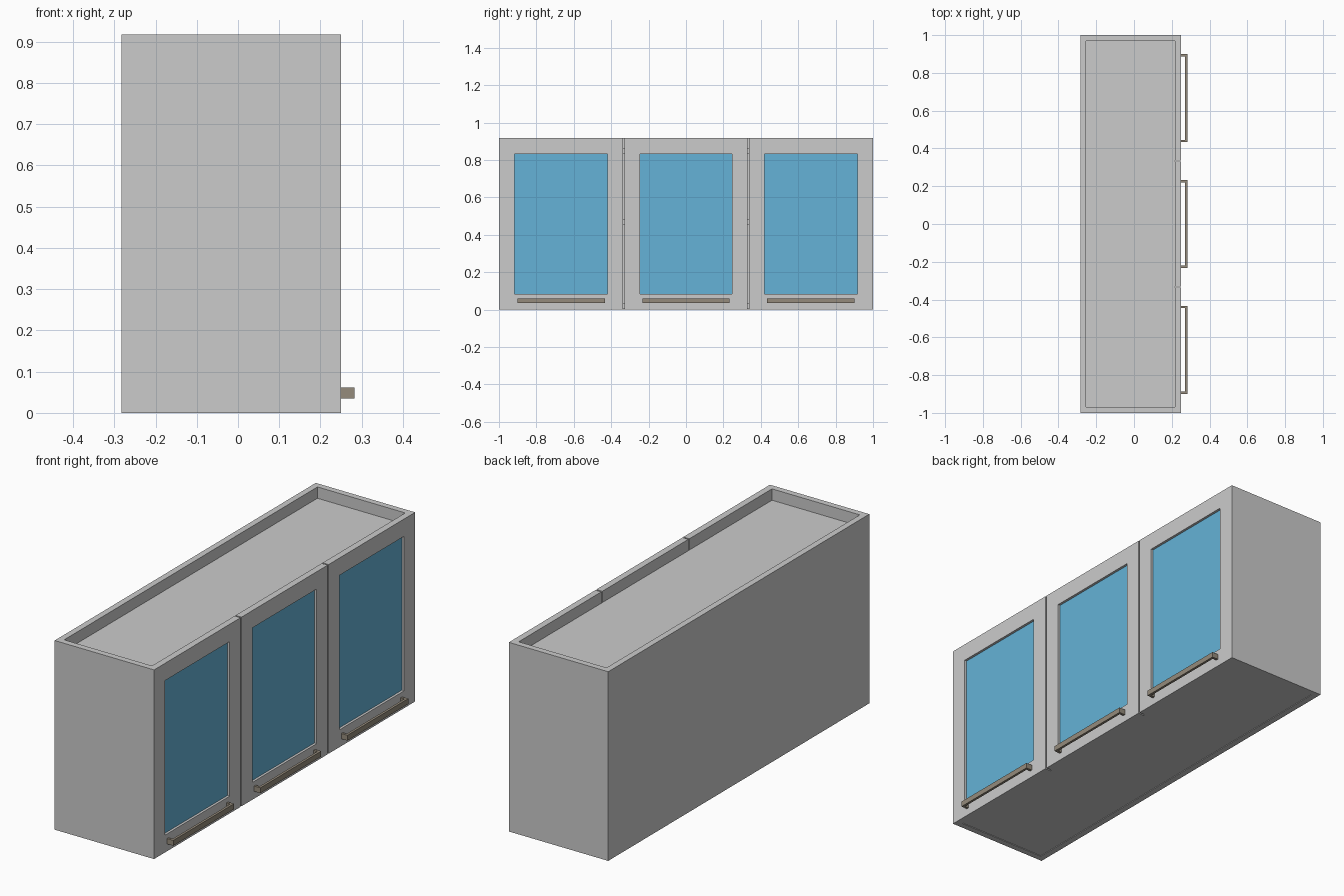
import bpy, bmesh

if "Cube" in bpy.data.objects:
    bpy.data.objects.remove(bpy.data.objects["Cube"])

def material(name, color):
    m = bpy.data.materials.new(name)
    m.diffuse_color = color
    m.use_nodes = True
    m.node_tree.nodes["Principled BSDF"].inputs["Base Color"].default_value = m.diffuse_color
    return m

GLASS = material("blue_glass", (0.13, 0.45, 0.68, 1))
METAL = material("handle_metal", (0.30, 0.26, 0.20, 1))

def finish(name, bm, mat=None):
    bmesh.ops.recalc_face_normals(bm, faces=bm.faces)
    me = bpy.data.meshes.new(name)
    bm.to_mesh(me)
    bm.free()
    ob = bpy.data.objects.new(name, me)
    bpy.context.collection.objects.link(ob)
    if mat:
        me.materials.append(mat)
    return ob

def add_box(bm, x, y, z):
    verts = bmesh.ops.create_cube(bm, size=1)["verts"]
    for v in verts:
        v.co = [lo + (c + 0.5) * (hi - lo) for c, (lo, hi) in zip(v.co, (x, y, z))]

def box(name, x, y, z, mat=None):
    bm = bmesh.new()
    add_box(bm, x, y, z)
    return finish(name, bm, mat)

def door_frame(name, x, y, z, rail):
    # rectangular ring in the yz plane, extruded along x
    bm = bmesh.new()
    def loop(i):
        return [bm.verts.new((x[0], a, b)) for a, b in (
            (y[0] + i, z[0] + i), (y[1] - i, z[0] + i),
            (y[1] - i, z[1] - i), (y[0] + i, z[1] - i))]
    outer, inner = loop(0), loop(rail)
    faces = [bm.faces.new((outer[k], outer[(k + 1) % 4], inner[(k + 1) % 4], inner[k]))
             for k in range(4)]
    ext = bmesh.ops.extrude_face_region(bm, geom=faces)["geom"]
    for v in ext:
        if isinstance(v, bmesh.types.BMVert):
            v.co.x = x[1]
    return finish(name, bm)

H, T = 0.917, 0.03
BACK, FRONT, FACE = -0.283, 0.218, 0.25

# carcass
inner_x, inner_y = (BACK + T, FRONT), (-1 + T, 1 - T)
for side, y in (("left", (-1, -1 + T)), ("right", (1 - T, 1))):
    box(side + "_side_panel", (BACK, FRONT), y, (0, H))
box("back_panel", (BACK, BACK + T), inner_y, (0, H))
box("top_panel", inner_x, inner_y, (0.832, 0.862))
box("bottom_panel", inner_x, inner_y, (0.003, 0.033))
box("middle_shelf", inner_x, inner_y, (0.455, 0.485))

# three glazed doors with bar handles
RAIL = 0.084
for i, (y0, y1) in enumerate(((-1, -0.337), (-0.33, 0.33), (0.337, 1)), 1):
    door_frame(f"door_frame_{i}", (FRONT, FACE), (y0, y1), (0, H), RAIL)
    box(f"door_glass_{i}", (0.231, 0.238), (y0 + RAIL, y1 - RAIL), (RAIL, H - RAIL), GLASS)

    c, half, z = (i - 2) * 0.667, 0.233, (0.035, 0.061)
    bm = bmesh.new()
    add_box(bm, (0.271, 0.283), (c - half, c + half), z)
    for s in (-1, 1):
        ends = sorted((c + s * half, c + s * (half - 0.012)))
        add_box(bm, (FACE, 0.271), ends, z)
    finish(f"handle_{i}", bm, METAL)
